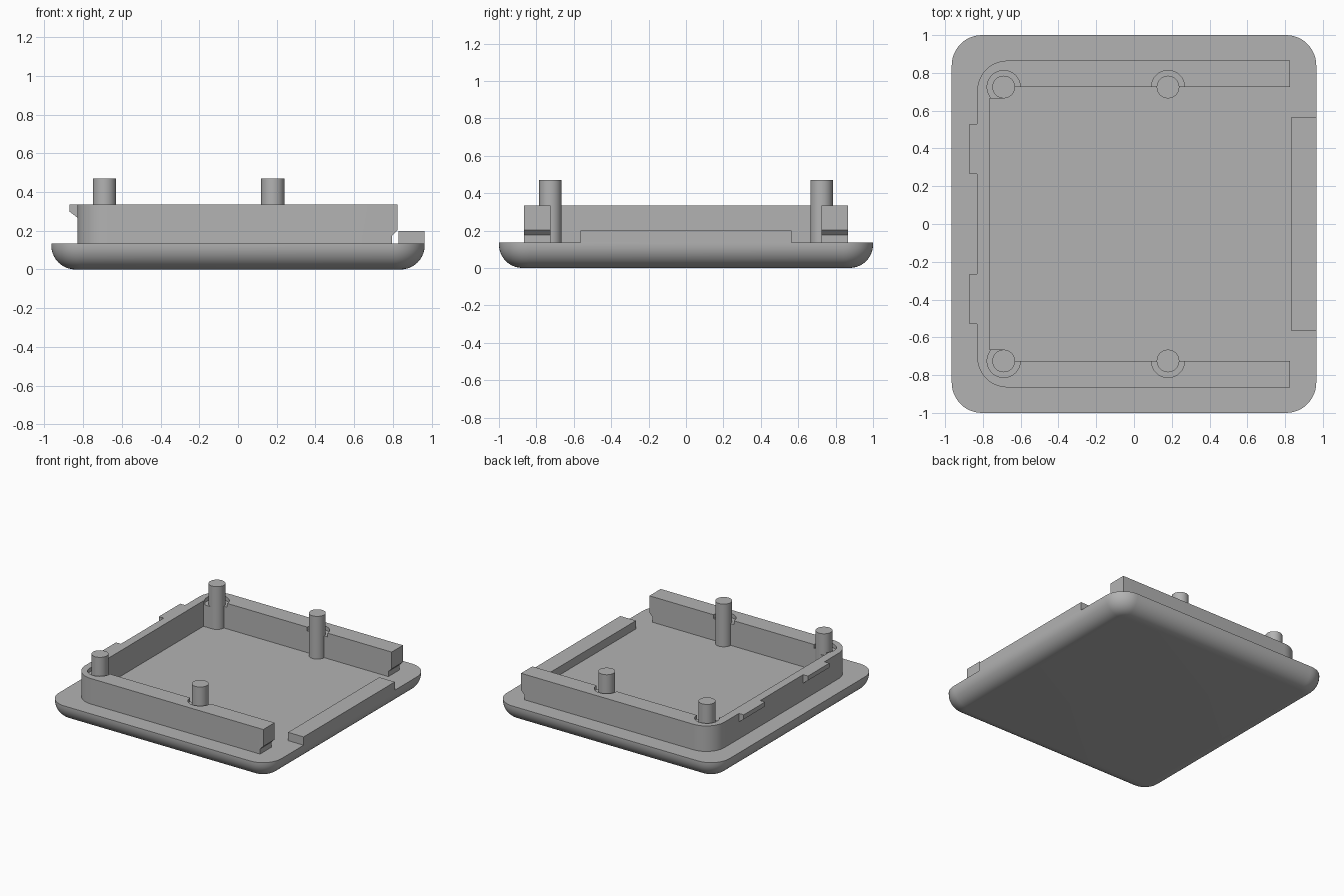
import bpy, bmesh
from math import sin, cos, pi

if "Cube" in bpy.data.objects:
    bpy.data.objects.remove(bpy.data.objects["Cube"])

grey = bpy.data.materials.new("plain grey")
grey.use_nodes = True
COLOR = (0.45, 0.45, 0.45, 1)
grey.diffuse_color = COLOR
grey.node_tree.nodes["Principled BSDF"].inputs["Base Color"].default_value = COLOR

FLOOR, RIM, PIN_TOP = 0.135, 0.335, 0.47
PIN_Y = 0.725


def arc(cx, cy, r, start, end, n=12):
    steps = [start + (end - start) * i / n for i in range(n + 1)]
    return [(cx + r * cos(a), cy + r * sin(a)) for a in steps]


def finish(name, bm, smooth=False):
    bmesh.ops.recalc_face_normals(bm, faces=bm.faces)
    mesh = bpy.data.meshes.new(name)
    bm.to_mesh(mesh)
    bm.free()
    mesh.materials.append(grey)
    ob = bpy.data.objects.new(name, mesh)
    bpy.context.collection.objects.link(ob)
    if smooth:
        bpy.ops.object.select_all(action='DESELECT')
        ob.select_set(True)
        bpy.context.view_layer.objects.active = ob
        bpy.ops.object.shade_smooth_by_angle(angle=pi / 6)
    return ob


def loft(name, loops, smooth=False):
    """Skin a stack of matching closed loops and cap both ends."""
    bm = bmesh.new()
    rings = [[bm.verts.new(p) for p in loop] for loop in loops]
    for a, b in zip(rings, rings[1:]):
        for i in range(len(a)):
            j = (i + 1) % len(a)
            bm.faces.new((a[i], a[j], b[j], b[i]))
    bm.faces.new(rings[0])
    bm.faces.new(rings[-1])
    return finish(name, bm, smooth)


def prism(name, outline, z0, z1, smooth=False):
    return loft(name, [[(x, y, z) for x, y in outline] for z in (z0, z1)], smooth)


def side_prism(name, profile, y0, y1):
    return loft(name, [[(x, y, z) for x, z in profile] for y in (y0, y1)])


def cut(target, cutter):
    cutter.hide_render = True
    mod = target.modifiers.new("cut", 'BOOLEAN')
    mod.operation, mod.solver, mod.object = 'DIFFERENCE', 'EXACT', cutter
    bpy.context.view_layer.update()
    evaluated = target.evaluated_get(bpy.context.evaluated_depsgraph_get())
    mesh = bpy.data.meshes.new_from_object(evaluated)
    target.modifiers.remove(mod)
    target.data = mesh
    bpy.data.objects.remove(cutter)


# Base plate with rounded corners and a rounded lower edge
def plate_loop(inset, z):
    r = 0.16
    loop = []
    for k, (sx, sy) in enumerate([(1, 1), (-1, 1), (-1, -1), (1, -1)]):
        loop += arc(sx * (0.965 - r), sy * (1 - r), r - inset, k * pi / 2, (k + 1) * pi / 2)
    return [(x, y, z) for x, y in loop]


fillet = 0.125
angles = [pi / 2 * i / 10 for i in range(11)]
loops = [plate_loop(fillet * (1 - sin(a)), fillet * (1 - cos(a))) for a in angles]
loft("base_plate", loops + [plate_loop(0, FLOOR)], smooth=True)

# U-shaped wall, open to the right, with blocks filling the corners behind the pins
ox, oy, ix, end, r = -0.83, 0.865, -0.765, 0.825, 0.16
half = [(end, PIN_Y), (end, oy)] + arc(ox + r, oy - r, r, pi / 2, pi)
inner = [(ix, 0.665), (-0.69, 0.665), (-0.69, PIN_Y)]
mirror = lambda pts: [(x, -y) for x, y in reversed(pts)]
wall = prism("wall", half + mirror(half) + mirror(inner) + inner, FLOOR - 0.01, RIM, True)

# Undercut groove at the open ends of the wall
cut(wall, side_prism("groove_cutter", [(0.797, 0.1), (0.797, 0.175), (0.827, 0.205), (0.9, 0.205), (0.9, 0.1)], -0.95, 0.95))

# Pins, each with a shallow round recess in the rim
for side, sy in (("back", 1), ("front", -1)):
    for end_name, px in (("corner", -0.69), ("middle", 0.18)):
        circle = lambda rad: arc(px, sy * PIN_Y, rad, 0, 2 * pi, 32)[:-1]
        cut(wall, prism("recess_cutter", circle(0.088), RIM - 0.03, RIM + 0.1))
        prism(f"{side}_{end_name}_pin", circle(0.06), FLOOR - 0.01, PIN_TOP, True)

# Snap tabs on the closed side, bevelled underneath
tab = [(-0.825, RIM), (-0.872, RIM), (-0.872, 0.3), (-0.83, 0.268), (-0.825, 0.268)]
for name, y in (("back_snap_tab", 0.265), ("front_snap_tab", -0.53)):
    side_prism(name, tab, y, y + 0.265)

# Raised lip along the open side
side_prism("lip", [(0.83, FLOOR - 0.01), (0.965, FLOOR - 0.01), (0.965, 0.2), (0.83, 0.2)], -0.565, 0.565)
